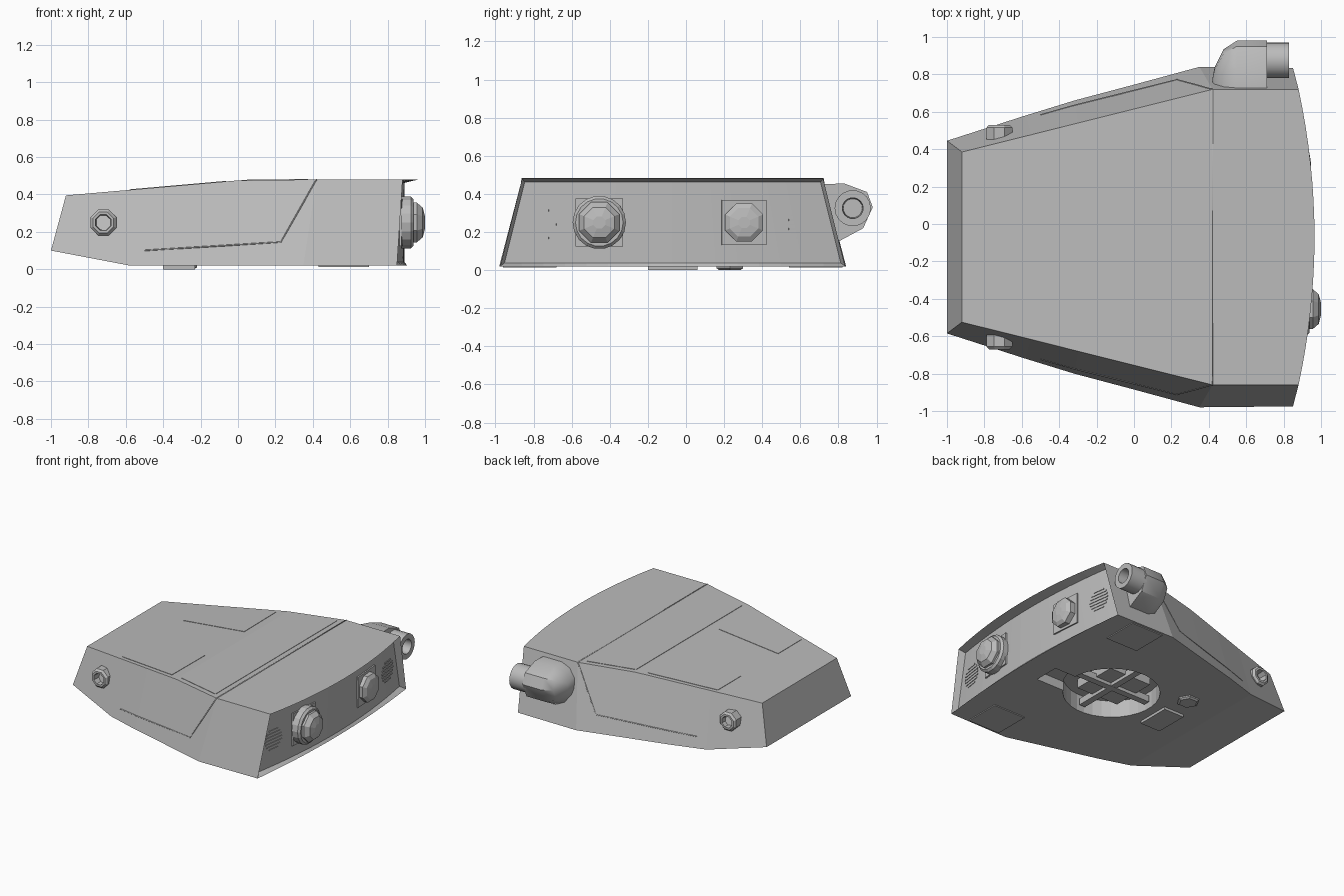
import bpy, bmesh, math
from mathutils import Vector, Matrix

cube = bpy.data.objects.get("Cube")
if cube:
    bpy.data.objects.remove(cube, do_unlink=True)

grey = bpy.data.materials.new("plain_grey")
grey.use_nodes = True
grey.diffuse_color = (0.5, 0.5, 0.5, 1)
grey.node_tree.nodes["Principled BSDF"].inputs["Base Color"].default_value = (0.5, 0.5, 0.5, 1)

MID = -0.07  # y of the hull's centre line


def finish(name, bm, smooth=False):
    bmesh.ops.remove_doubles(bm, verts=bm.verts, dist=0.0002)
    bmesh.ops.recalc_face_normals(bm, faces=bm.faces)
    mesh = bpy.data.meshes.new(name)
    bm.to_mesh(mesh)
    bm.free()
    mesh.materials.append(grey)
    ob = bpy.data.objects.new(name, mesh)
    bpy.context.collection.objects.link(ob)
    if smooth:
        activate(ob)
        bpy.ops.object.shade_smooth_by_angle(angle=math.radians(35))
    return ob


def activate(ob):
    bpy.ops.object.select_all(action='DESELECT')
    ob.select_set(True)
    bpy.context.view_layer.objects.active = ob


def box(name, size, loc, turn=0):
    bm = bmesh.new()
    m = Matrix.Translation(loc) @ Matrix.Rotation(turn, 4, 'Z') @ Matrix.Diagonal((*size, 1))
    bmesh.ops.create_cube(bm, size=1, matrix=m)
    return finish(name, bm)


def bridge(bm, rings, caps=False):
    for a, b in zip(rings, rings[1:]):
        for i in range(len(a)):
            j = (i + 1) % len(a)
            bm.faces.new((a[i], a[j], b[j], b[i]))
    if caps:
        bm.faces.new(rings[0])
        bm.faces.new(rings[-1])


def lathe(name, loc, axis, profile, sides, smooth=False):
    """Turn (radius, height) pairs about an axis."""
    bm = bmesh.new()
    rot = Vector((0, 0, 1)).rotation_difference(Vector(axis))
    rings = []
    for r, h in profile:
        ring = []
        for i in range(sides):
            a = math.tau * (i + 0.5) / sides
            p = rot @ Vector((r * math.cos(a), r * math.sin(a), h))
            ring.append(bm.verts.new(p + Vector(loc)))
        rings.append(ring)
    bridge(bm, rings)
    return finish(name, bm, smooth)


def lerp_table(table, x):
    for (x0, v0), (x1, v1) in zip(table, table[1:]):
        if x <= x1:
            return v0 + (v1 - v0) * (x - x0) / (x1 - x0)
    return table[-1][1]


# Hull stations: top x, z, half width, then bottom x, z, half width
stations = [(-0.92, 0.395, 0.455, -1.0, 0.10, 0.515),
            (-0.55, 0.427, 0.547, -0.58, 0.02, 0.65),
            (-0.30, 0.449, 0.61, -0.32, 0.02, 0.73),
            (0.0, 0.475, 0.685, 0.0, 0.02, 0.815),
            (0.42, 0.48, 0.79, 0.35, 0.02, 0.91),
            (0.88, 0.48, 0.79, 0.85, 0.02, 0.905)]
top_z = [(s[0], s[1]) for s in stations]
top_w = [(s[0], s[2]) for s in stations]
low_z = [(s[3], s[4]) for s in stations]
low_w = [(s[3], s[5]) for s in stations]


def side_width(x, z):
    zt, zb = lerp_table(top_z, x), lerp_table(low_z, x)
    f = (z - zb) / (zt - zb)
    return lerp_table(low_w, x) * (1 - f) + lerp_table(top_w, x) * f


# Hull: lofted wedge with a bowed, recessed end
COLS = 16
bm = bmesh.new()
top, low = [], []
for k, (xt, zt, wt, xb, zb, wb) in enumerate(stations):
    end = k == len(stations) - 1
    top.append([])
    low.append([])
    for i in range(COLS + 1):
        t = 2 * i / COLS - 1
        bow = (1 - t * t) if end else 0
        top[k].append(bm.verts.new((xt + 0.085 * bow, MID + wt * t, zt)))
        low[k].append(bm.verts.new((xb + 0.055 * bow, MID + wb * t, zb)))
for k in range(len(stations) - 1):
    for row in (top, low):
        for i in range(COLS):
            bm.faces.new((row[k][i], row[k][i + 1], row[k + 1][i + 1], row[k + 1][i]))
    for i in (0, COLS):
        bm.faces.new((top[k][i], low[k][i], low[k + 1][i], top[k + 1][i]))
back = []
for k in (0, -1):
    for i in range(COLS):
        f = bm.faces.new((top[k][i], top[k][i + 1], low[k][i + 1], low[k][i]))
        if k:
            back.append(f)
bmesh.ops.recalc_face_normals(bm, faces=bm.faces)
bmesh.ops.inset_region(bm, faces=back, thickness=0.018, use_even_offset=True)


def back_x(y):
    return 0.89 - 0.075 * ((y - MID) / 0.85) ** 2


def back_turn(y):
    return math.atan(0.15 * (y - MID) / 0.85 ** 2)


for v in {v for f in back for v in f.verts}:
    v.co.x = back_x(v.co.y)
hull = finish("hull", bm)

# Underside well and channel
cutters = [lathe("well_cutter", (0.18, -0.03, 0), (0, 0, 1),
                 [(0, -0.1), (0.34, -0.1), (0.34, 0.15), (0, 0.15)], 32),
           box("channel_cutter", (0.5, 0.2, 0.2), (0.45, -0.12, -0.01))]
for c in cutters:
    activate(hull)
    mod = hull.modifiers.new("cut", 'BOOLEAN')
    mod.operation = 'DIFFERENCE'
    mod.solver = 'EXACT'
    mod.object = c
    bpy.ops.object.modifier_apply(modifier=mod.name)
    bpy.data.objects.remove(c, do_unlink=True)
box("well_bar_long", (0.64, 0.05, 0.05), (0.18, -0.03, 0.08))
box("well_bar_cross", (0.05, 0.64, 0.05), (0.18, -0.03, 0.081))
box("well_block", (0.36, 0.36, 0.08), (0.16, -0.03, 0.12))

# Underside fittings
box("belly_block", (0.17, 0.26, 0.03), (-0.315, -0.07, 0.015))
lathe("belly_bolt", (-0.3, 0.23, 0.03), (0, 0, -1),
      [(0, 0), (0.08, 0), (0.08, 0.02), (0.065, 0.03), (0, 0.03)], 6)
for s in (-1, 1):
    box("belly_pad", (0.27, 0.28, 0.01), (0.565, MID + s * 0.75, 0.018))


# Thin top panels
def top_plate(name, corners):
    bm = bmesh.new()
    rings = [[bm.verts.new((x, y, lerp_table(top_z, x) + h)) for x, y in corners]
             for h in (-0.003, 0.003)]
    bridge(bm, rings, caps=True)
    finish(name, bm)


top_plate("left_hatch", [(-0.58, 0.44), (-0.07, 0.565), (-0.065, 0.17), (-0.58, 0.155)])
top_plate("right_hatch", [(-0.58, -0.295), (-0.065, -0.31), (-0.07, -0.705), (-0.58, -0.58)])
top_plate("roof_panel", [(0.02, 0.58), (0.375, 0.67), (0.375, -0.81), (0.02, -0.72)])


# Panel seam running up both sides and across the roof
half = []
corners = [(-0.5, 0.1), (0.23, 0.145), (0.42, 0.48)]
for (x0, z0), (x1, z1) in zip(corners, corners[1:]):
    for i in range(9):
        x, z = x0 + (x1 - x0) * i / 8, z0 + (z1 - z0) * i / 8
        half.append((x, side_width(x, z), z))
path = [(x, MID + w, z) for x, w, z in half] + [(x, MID - w, z) for x, w, z in reversed(half)]
curve = bpy.data.curves.new("panel_seam", 'CURVE')
curve.dimensions = '3D'
curve.bevel_depth = 0.004
curve.bevel_resolution = 0
spline = curve.splines.new('POLY')
spline.points.add(len(path) - 1)
for pt, co in zip(spline.points, path):
    pt.co = (*co, 1)
curve.materials.append(grey)
seam = bpy.data.objects.new("panel_seam", curve)
bpy.context.collection.objects.link(seam)
activate(seam)
bpy.ops.object.convert(target='MESH')

# Hollow side sockets
for s in (-1, 1):
    lathe("side_socket", (-0.72, MID + s * 0.48, 0.25), (0, s, 0),
          [(0, 0), (0.075, 0), (0.075, 0.105), (0.06, 0.12), (0.045, 0.12), (0.04, 0.05), (0, 0.05)], 8)

# End bolts on square plates
for name, y, r, out in (("large_bolt", -0.455, 0.115, 1.0), ("small_bolt", 0.305, 0.108, 0.945)):
    x, side = back_x(y), 2 * r + 0.02
    box(name + "_plate", (0.02, side, side), (x, y, 0.25), back_turn(y))
    d = out - x
    lathe(name, (x, y, 0.25), (1, 0, 0),
          [(0, 0), (r, 0), (r, d * 0.65), (r * 0.75, d * 0.9), (r * 0.3, d), (0, d)], 8)
lathe("bolt_collar", (back_x(-0.455), -0.455, 0.25), (1, 0, 0),
      [(0, 0), (0.14, 0), (0.14, 0.05), (0.125, 0.065), (0, 0.065)], 18)

# End vents: short slats filling a circle
for y in (-0.765, 0.62):
    for i in range(-3, 4):
        z = i * 0.024
        length = 2 * math.sqrt(0.085 ** 2 - z * z)
        box("vent_slat", (0.008, length, 0.01), (back_x(y), y, 0.24 + z), back_turn(y))

# Side lamp housing and its barrel
section = [(0.70, 0.16), (0.80, 0.15), (0.93, 0.22), (0.98, 0.33), (0.95, 0.41), (0.83, 0.455), (0.70, 0.45)]
bm = bmesh.new()
rings = []
for x, k in ((0.42, 0.2), (0.43, 0.42), (0.48, 0.82), (0.55, 1), (0.71, 1)):
    rings.append([bm.verts.new((x, 0.73 + (y - 0.73) * k, 0.31 + (z - 0.31) * k)) for y, z in section])
bridge(bm, rings, caps=True)
finish("lamp_housing", bm, smooth=True)
lathe("lamp_barrel", (0.69, 0.875, 0.325), (1, 0, 0),
      [(0, 0), (0.095, 0), (0.095, 0.14), (0.055, 0.14), (0.05, 0.06), (0, 0.06)], 18, smooth=True)
